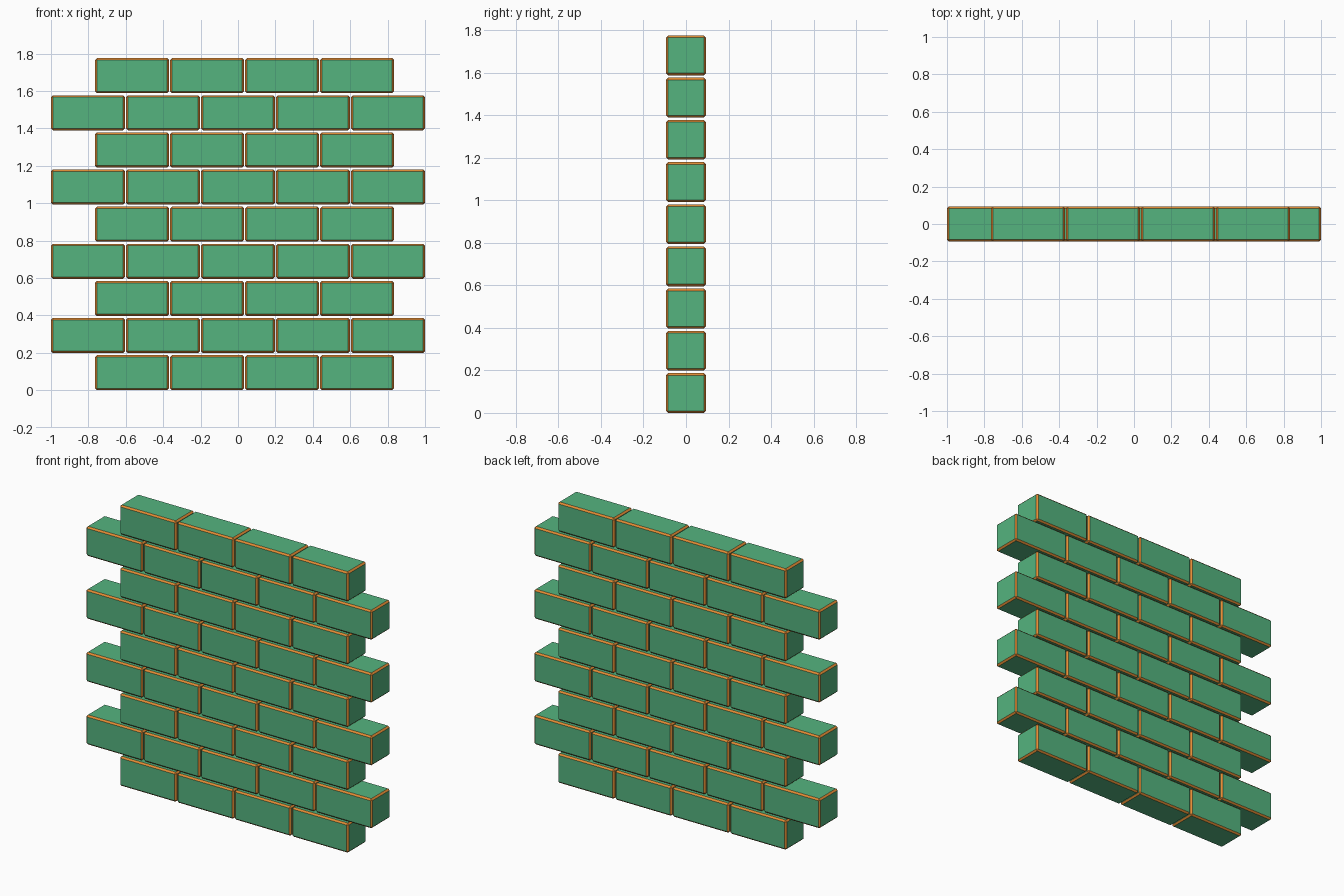
import bpy, bmesh

if "Cube" in bpy.data.objects:
    bpy.data.objects.remove(bpy.data.objects["Cube"])

W, D, H = 0.396, 0.187, 0.187      # brick size
PX, PZ = 0.401, 0.1985             # brick spacing along and up the wall
EDGE = 0.01                        # chamfer width


def material(name, rgb):
    m = bpy.data.materials.new(name)
    m.diffuse_color = (*rgb, 1)
    m.use_nodes = True
    m.node_tree.nodes["Principled BSDF"].inputs["Base Color"].default_value = m.diffuse_color
    return m


green = material("green brick", (0.089, 0.456, 0.212))
orange = material("orange edge", (0.75, 0.26, 0.035))

# One chamfered brick: flat sides green, chamfers orange
bm = bmesh.new()
bmesh.ops.create_cube(bm, size=1)
bmesh.ops.scale(bm, vec=(W, D, H), verts=bm.verts)
bmesh.ops.bevel(bm, geom=bm.edges[:], offset=EDGE, segments=1,
                affect='EDGES', profile=0.5)
bm.normal_update()
for f in bm.faces:
    f.material_index = 0 if max(abs(c) for c in f.normal) > 0.99 else 1
mesh = bpy.data.meshes.new("brick")
bm.to_mesh(mesh)
bm.free()
mesh.materials.append(green)
mesh.materials.append(orange)

# Nine courses, alternating four shifted bricks and five full-width bricks
for row in range(9):
    count, shift = (5, 0.0) if row % 2 else (4, 0.035)
    for i in range(count):
        ob = bpy.data.objects.new(f"brick_row{row + 1}_{i + 1}", mesh)
        ob.location = ((i - (count - 1) / 2) * PX + shift, 0, H / 2 + row * PZ)
        bpy.context.collection.objects.link(ob)
